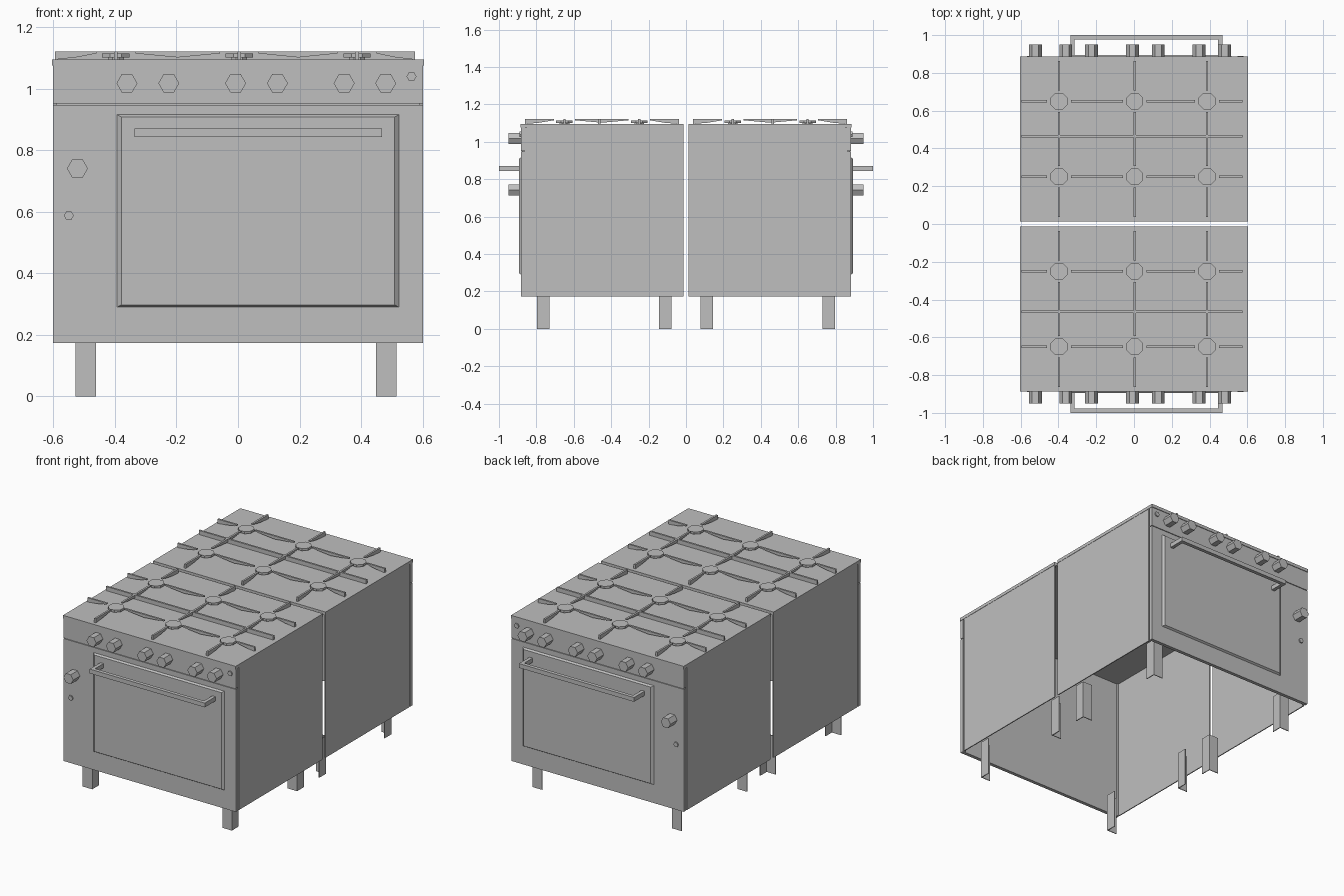
import bpy, bmesh, math
from mathutils import Matrix, Vector

cube = bpy.data.objects.get("Cube")
if cube:
    bpy.data.objects.remove(cube, do_unlink=True)

steel = bpy.data.materials.new("brushed_steel_grey")
steel.use_nodes = True
GREY = (0.52, 0.52, 0.52, 1)
steel.diffuse_color = GREY
steel.node_tree.nodes["Principled BSDF"].inputs["Base Color"].default_value = GREY


def add_box(bm, x, y, z):
    """Add a box given its (min, max) ranges and return its vertices."""
    size = Matrix.Diagonal((x[1] - x[0], y[1] - y[0], z[1] - z[0], 1))
    mid = Vector((sum(x) / 2, sum(y) / 2, sum(z) / 2))
    return bmesh.ops.create_cube(bm, size=1, matrix=Matrix.Translation(mid) @ size)["verts"]


def add_disc(bm, centre, radius, depth, sides, axis="Z", turn=0):
    """Add a short prism centred on a point, along y or z."""
    m = Matrix.Translation(centre)
    if axis == "Y":
        m = m @ Matrix.Rotation(math.pi / 2, 4, "X")
    m = m @ Matrix.Rotation(turn, 4, "Z")
    bmesh.ops.create_cone(bm, cap_ends=True, segments=sides, radius1=radius,
                          radius2=radius, depth=depth, matrix=m)


def finish(name, bm):
    """Make the object, with its twin on the back-to-back range."""
    bmesh.ops.recalc_face_normals(bm, faces=bm.faces)
    mesh = bpy.data.meshes.new(name)
    bm.to_mesh(mesh)
    bm.free()
    mesh.materials.append(steel)
    ob = bpy.data.objects.new(name, mesh)
    bpy.context.collection.objects.link(ob)
    mirror = ob.modifiers.new("back_to_back", "MIRROR")
    mirror.use_axis = (False, True, False)
    mirror.use_mirror_merge = False


def box_part(name, *boxes):
    bm = bmesh.new()
    for b in boxes:
        add_box(bm, *b)
    finish(name, bm)


W = 0.602
BOTTOM, TOP = 0.174, 1.096
FRONT, PANEL_BACK = -0.882, -0.86

# Open-backed, open-bottomed casing
sides = []
for s in (-1, 1):
    sides.append((sorted((s * W, s * (W - 0.006))), (-0.851, -0.014), (BOTTOM, 1.09)))
    sides.append((sorted((s * (W - 0.008), s * (W - 0.014))), (PANEL_BACK, -0.85), (BOTTOM, 1.08)))
box_part("side_panels", *sides)
box_part("front_panel", ((-W, W), (FRONT, PANEL_BACK), (BOTTOM, 0.948)))
box_part("control_panel", ((-W, W), (FRONT, PANEL_BACK), (0.952, 1.076)))
box_part("panel_seam", ((-W + 0.01, W - 0.01), (-0.876, PANEL_BACK), (0.94, 0.96)))
box_part("hob_top", ((-0.604, 0.604), (-0.886, -0.013), (1.076, TOP)))

# Raised oven door with sloping edges
bm = bmesh.new()
door_mid = Vector((0.065, 0, 0.603))
for v in add_box(bm, (-0.395, 0.525), (-0.894, -0.88), (0.289, 0.917)):
    if v.co.y < -0.89:
        v.co.x -= math.copysign(0.016, v.co.x - door_mid.x)
        v.co.z -= math.copysign(0.009, v.co.z - door_mid.z)
finish("oven_door", bm)

# Door handle: bar on two arms
HZ = (0.844, 0.871)
box_part("door_handle",
         ((-0.337, 0.468), (-1.0, -0.977), HZ),
         ((-0.337, -0.315), (-0.977, -0.89), HZ),
         ((0.446, 0.468), (-0.977, -0.89), HZ))

# Hexagonal knobs and small indicator lamps
bm = bmesh.new()
knobs = [(x, 1.018) for x in (-0.361, -0.225, -0.008, 0.128, 0.345, 0.48)]
for x, z in knobs + [(-0.522, 0.741)]:
    add_disc(bm, (x, -0.914, z), 0.034, 0.07, 6, "Y", math.pi / 2)
finish("control_knobs", bm)
bm = bmesh.new()
for x, z in ((0.564, 1.04), (-0.55, 0.588)):
    add_disc(bm, (x, -0.882, z), 0.016, 0.014, 6, "Y", math.pi / 2)
finish("indicator_lamps", bm)

# Angle-iron legs
T = 0.005
legs = []
for x in (-0.528, 0.448):
    for y in (-0.797, -0.145):
        legs.append(((x, x + 0.067), (y, y + T), (0, 0.24)))
        legs.append(((x + 0.067 - T, x + 0.067), (y + T, y + 0.067), (0, 0.24)))
box_part("legs", *legs)

# Burners
BX = (-0.397, 0.004, 0.387)
BY = (-0.65, -0.25)
bm = bmesh.new()
for x in BX:
    for y in BY:
        add_disc(bm, (x, y, 1.108), 0.048, 0.014, 8, turn=math.pi / 8)
        add_disc(bm, (x, y, 1.098), 0.028, 0.01, 8, turn=math.pi / 8)
finish("burners", bm)


def add_bar(bm, axis, across, start, end, thin_start, thin_end):
    """Add a grate bar whose underside rises where it nears a burner."""
    top, low, high = 1.122, 1.095, 1.115
    mid = (start + end) / 2
    outline = [(start, top), (end, top), (end, high if thin_end else low),
               (mid, 1.102 if thin_start or thin_end else low),
               (start, high if thin_start else low)]
    rings = []
    for off in (-0.006, 0.006):
        c = across + off
        rings.append([bm.verts.new((t, c, z) if axis == "X" else (c, t, z))
                      for t, z in outline])
    a, b = rings
    bm.faces.new(a)
    bm.faces.new(b[::-1])
    for i in range(len(a)):
        j = (i + 1) % len(a)
        bm.faces.new((a[j], a[i], b[i], b[j]))


def add_row(bm, axis, across, low, high, centres, gap):
    """Add bars from edge to edge, broken around each burner."""
    stops = [low]
    for c in centres:
        stops += [c - gap, c + gap]
    stops.append(high)
    for i in range(0, len(stops), 2):
        add_bar(bm, axis, across, stops[i], stops[i + 1], i > 0, i + 2 < len(stops))


# Pan grates
bm = bmesh.new()
for y in BY:
    add_row(bm, "X", y, -0.595, 0.575, BX, 0.063)
for x in BX:
    add_row(bm, "Y", x, -0.862, -0.038, BY, 0.057)
add_bar(bm, "X", -0.464, -0.595, 0.575, False, False)
finish("pan_grates", bm)
